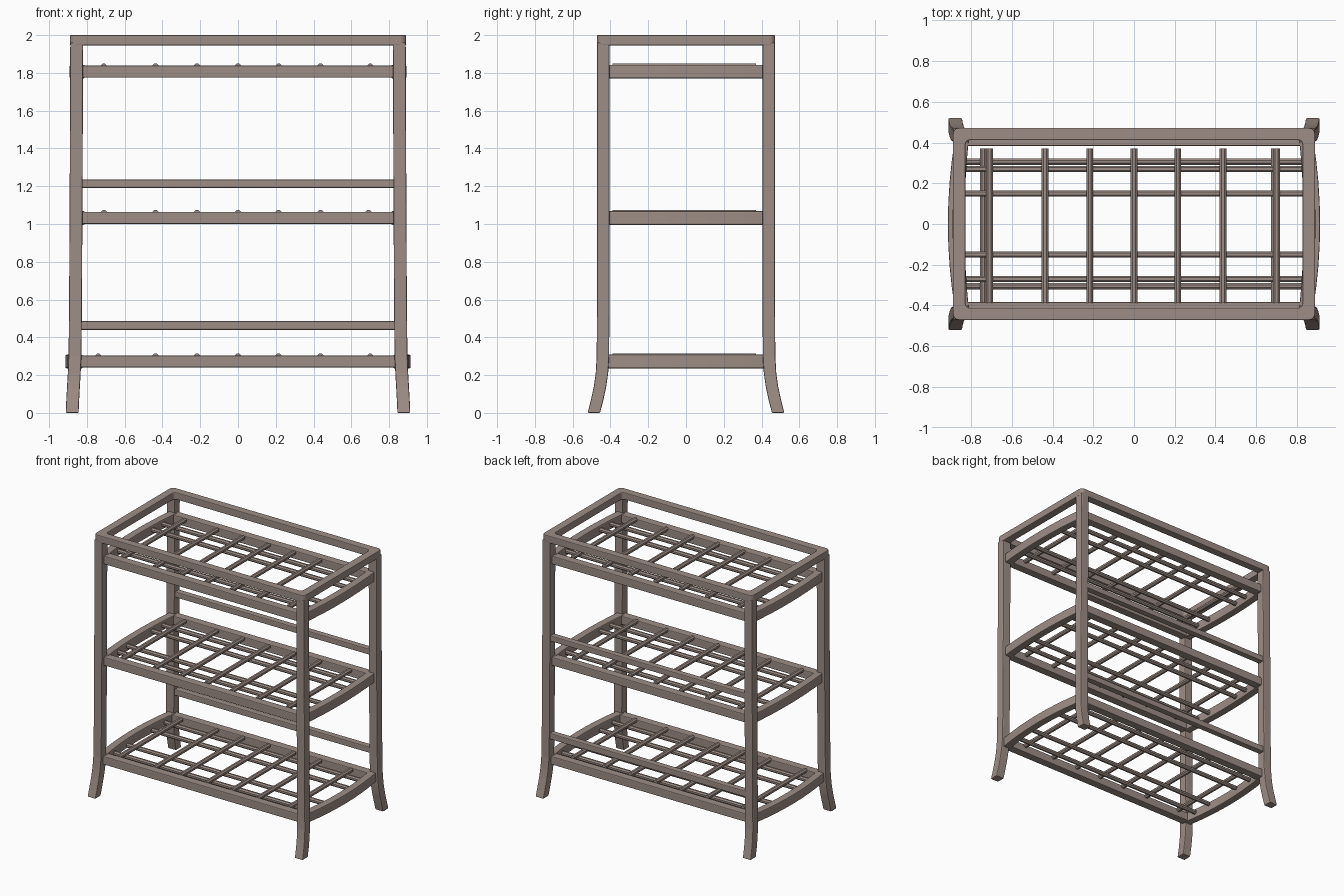
import bpy, bmesh, math
from mathutils import Vector

if "Cube" in bpy.data.objects:
    bpy.data.objects.remove(bpy.data.objects["Cube"])

mat = bpy.data.materials.new("warm grey brown")
mat.diffuse_color = (0.34, 0.268, 0.236, 1)
mat.use_nodes = True
mat.node_tree.nodes["Principled BSDF"].inputs["Base Color"].default_value = mat.diffuse_color


def finish(name, bm, bevel=0.0):
    bmesh.ops.recalc_face_normals(bm, faces=bm.faces)
    me = bpy.data.meshes.new(name)
    bm.to_mesh(me)
    bm.free()
    me.materials.append(mat)
    ob = bpy.data.objects.new(name, me)
    bpy.context.collection.objects.link(ob)
    if bevel:
        m = ob.modifiers.new("soft edges", 'BEVEL')
        m.width = bevel
        m.segments = 2
        m.limit_method = 'ANGLE'
        m.angle_limit = math.radians(40)
    return ob


def loft(name, rings, bevel=0.0):
    """Skin a list of equal-length point rings and cap both ends."""
    bm = bmesh.new()
    vs = [[bm.verts.new(p) for p in r] for r in rings]
    n = len(rings[0])
    for a, b in zip(vs, vs[1:]):
        for i in range(n):
            j = (i + 1) % n
            bm.faces.new((a[i], a[j], b[j], b[i]))
    bm.faces.new(vs[0])
    bm.faces.new(vs[-1])
    return finish(name, bm, bevel)


def section(c, u, v, hu, hv):
    """Rectangle around c in the plane of axes u and v."""
    c, u, v = Vector(c), Vector(u), Vector(v)
    return [c + u * hu * a + v * hv * b for a, b in ((-1, -1), (1, -1), (1, 1), (-1, 1))]


X, Y, Z = (1, 0, 0), (0, 1, 0), (0, 0, 1)


def rail_x(name, y, z, hy, hz, hx=0.835):
    loft(name, [section((x, y, z), Y, Z, hy, hz) for x in (-hx, hx)], 0.006)


def rod(name, a, b, r):
    """Eight-sided wire between two points."""
    a, b = Vector(a), Vector(b)
    d = (b - a).normalized()
    side = d.cross(Vector(Z))
    pts = [(side * math.cos(t) + Vector(Z) * math.sin(t)) * r
           for t in (math.pi / 8 + i * math.pi / 4 for i in range(8))]
    loft(name, [[p + q for q in pts] for p in (a, b)])


def rounded_rect(hx, hy, r, z, seg=4):
    pts = []
    for k, (sx, sy) in enumerate(((1, 1), (-1, 1), (-1, -1), (1, -1))):
        for i in range(seg + 1):
            t = math.pi / 2 * (k + i / seg)
            pts.append((sx * (hx - r) + r * math.cos(t), sy * (hy - r) + r * math.sin(t), z))
    return pts


# Legs: nearly straight, feet flaring outwards (z, centre x, centre y)
leg_path = [(0, 0.878, 0.488), (0.07, 0.875, 0.470), (0.14, 0.871, 0.455), (0.21, 0.867, 0.445),
            (0.30, 0.863, 0.440), (0.60, 0.860, 0.438), (1.2, 0.857, 0.438), (1.96, 0.854, 0.438)]
for sx, side in ((-1, "left"), (1, "right")):
    for sy, end in ((-1, "front"), (1, "back")):
        loft(f"{end}_{side}_leg",
             [section((sx * x, sy * y, z), X, Y, 0.034, 0.033) for z, x, y in leg_path], 0.006)

# Top frame: ring with rounded corners
bm = bmesh.new()
loops = [[bm.verts.new(p) for p in rounded_rect(*a)] for a in (
    (0.89, 0.472, 0.03, 1.945), (0.89, 0.472, 0.03, 2.0),
    (0.828, 0.412, 0.025, 2.0), (0.828, 0.412, 0.025, 1.945))]
for k in range(4):
    a, b = loops[k], loops[(k + 1) % 4]
    for i in range(len(a)):
        j = (i + 1) % len(a)
        bm.faces.new((a[i], a[j], b[j], b[i]))
finish("top_frame", bm, 0.006)

# Shelves: base height, side rail end x, bow, long rod positions, outer cross rods
shelves = (("bottom", 0.24, 0.850, 0.035, (0.15, 0.305), (-0.74, 0.70)),
           ("middle", 1.00, 0.840, 0.022, (0.15, 0.27), (-0.71, 0.69)),
           ("top", 1.775, 0.840, 0.022, (0.15, 0.27), (-0.71, 0.70)))
for label, z, ex, bow, rows, outer in shelves:
    for sy, end in ((-1, "front"), (1, "back")):
        rail_x(f"{label}_shelf_{end}_rail", sy * 0.415, z + 0.032, 0.032, 0.032)
    # side rails bow gently outwards
    for sx, side in ((-1, "left"), (1, "right")):
        rings = []
        for i in range(9):
            t = -1 + i / 4
            rings.append(section((sx * (ex + bow * (1 - t * t)), 0.42 * t, z + 0.032),
                                 X, Z, 0.029, 0.036))
        loft(f"{label}_shelf_{side}_rail", rings, 0.006)
    # wire grid: long rods below, cross rods resting on top
    for i, y in enumerate((-rows[1], -rows[0], rows[0], rows[1])):
        rod(f"{label}_long_rod_{i + 1}", (-0.83, y, z + 0.035), (0.83, y, z + 0.035), 0.017)
    for i, x in enumerate((outer[0], -0.437, -0.217, 0, 0.215, 0.437, outer[1])):
        rod(f"{label}_cross_rod_{i + 1}", (x, -0.388, z + 0.057), (x, 0.37, z + 0.057), 0.018)

# Extra guard rails across the back
rail_x("lower_back_guard", 0.44, 0.463, 0.024, 0.023)
rail_x("upper_back_guard", 0.44, 1.213, 0.024, 0.022)
